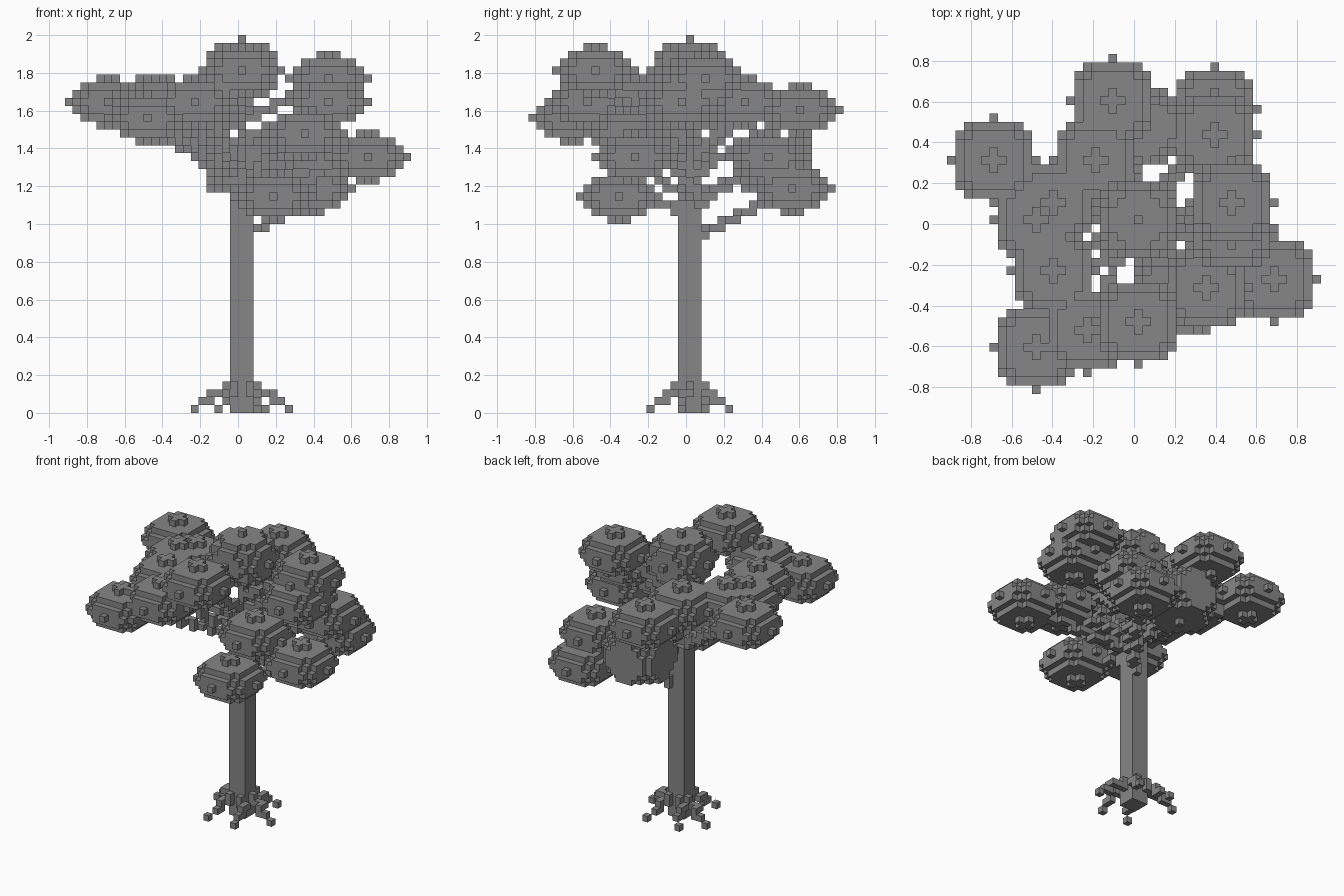
import bpy
from mathutils import Vector

if "Cube" in bpy.data.objects:
    bpy.data.objects.remove(bpy.data.objects["Cube"])

V = 1 / 24                                  # voxel edge
ORIGIN = Vector((-22 * V, -20 * V, 0))      # corner of the voxel grid

gray = bpy.data.materials.new("plain gray")
gray.use_nodes = True
gray.diffuse_color = (0.24, 0.24, 0.24, 1)
gray.node_tree.nodes["Principled BSDF"].inputs["Base Color"].default_value = gray.diffuse_color

# Outward normal and the four face corners, for each cube side
SIDES = []
for axis in range(3):
    u, w = (axis + 1) % 3, (axis + 2) % 3
    for sign in (0, 1):
        corners = []
        for a, b in ((0, 0), (1, 0), (1, 1), (0, 1)):
            c = [0, 0, 0]
            c[axis], c[u], c[w] = sign, a, b
            corners.append(tuple(c))
        normal = [0, 0, 0]
        normal[axis] = 2 * sign - 1
        SIDES.append((tuple(normal), corners if sign else corners[::-1]))


def add(p, q):
    return tuple(a + b for a, b in zip(p, q))


def build(name, cells):
    """Skin a set of voxels with only its exposed faces."""
    index, faces = {}, []
    for cell in sorted(cells):
        for normal, corners in SIDES:
            if add(cell, normal) not in cells:
                faces.append([index.setdefault(add(cell, c), len(index)) for c in corners])
    mesh = bpy.data.meshes.new(name)
    mesh.from_pydata([ORIGIN + Vector(p) * V for p in index], [], faces)
    mesh.materials.append(gray)
    obj = bpy.data.objects.new(name, mesh)
    bpy.context.collection.objects.link(obj)


def line(start, end):
    """Voxels along a straight line, joined face to face."""
    a, b = Vector(start), Vector(end)
    n = int(max(abs(c) for c in b - a))
    cell, cells = list(start), {tuple(start)}
    for t in range(1, n + 1):
        point = a.lerp(b, t / n)
        for axis in (2, 0, 1):
            cell[axis] = round(point[axis])
            cells.add(tuple(cell))
    return cells


def blob(centre, height=3.1):
    """Flattened ball of voxels with single-voxel tips on its sides."""
    span = range(-5, 6)
    return {add(centre, (x, y, z)) for x in span for y in span for z in span
            if (x * x + y * y) / 25 + (z / height) ** 2 <= 1}


def drum(centre):
    """Taller voxel lump with plain, flat sides."""
    span = range(-4, 5)
    return {add(centre, (x, y, z)) for x in span for y in span for z in span
            if (x * x + y * y) / 26 + (z / 4) ** 4 <= 1}


# Trunk: thick square post that thins near the crown
trunk = {(x, y, z) for x in (21, 22, 23) for y in (19, 20, 21) for z in range(29)}
trunk |= line((22, 20, 29), (22, 20, 40))
build("trunk", trunk)

# Roots: short arms stepping down to a single voxel on the ground
roots = set()
for x, y in ((16, 22), (28, 19), (24, 15), (19, 15), (25, 25), (19, 25)):
    dx, dy = x - 22, y - 20
    knee = (22 + round(dx * 0.8), 20 + round(dy * 0.8), 1)
    roots |= line((22 + round(dx * 0.35), 20 + round(dy * 0.35), 3), knee) | {(x, y, 0)}
build("roots", roots - trunk)

# Crown: foliage centres, each with the height where its branch leaves the trunk
CLUSTERS = {
    "top": [((22, 20, 43), 36)],
    "front": [((22, 8, 43), 33), ((16, 7, 39), 30), ((10, 5, 37), 29)],
    "right": [((12, 14, 39), 30), ((10, 20, 39), 29), ((12, 22, 39), 31), ((5, 27, 39), 28)],
    "back": [((19, 34, 38), 29), ((17, 27, 39), 31)],
    "back_left": [((31, 33, 28), 21), ((31, 30, 32), 25)],
    "left": [((33, 22, 42), 36), ((33, 19, 39), 34)],
    "front_left": [((30, 12, 35), 28), ((26, 11, 27), 25), ((38, 13, 32), 26)],
}
branches = line((22, 20, 27), (22, 31, 31))
foliage = drum((22, 31, 31))
build("low_back_foliage", foliage)
for name, parts in CLUSTERS.items():
    cells = set()
    for centre, start in parts:
        cells |= blob(centre, 4 if name == "top" else 3.1)
        branches |= line((22, 20, start), centre)
    build(name + "_foliage", cells - foliage)
    foliage |= cells
build("branches", branches - trunk - foliage)
